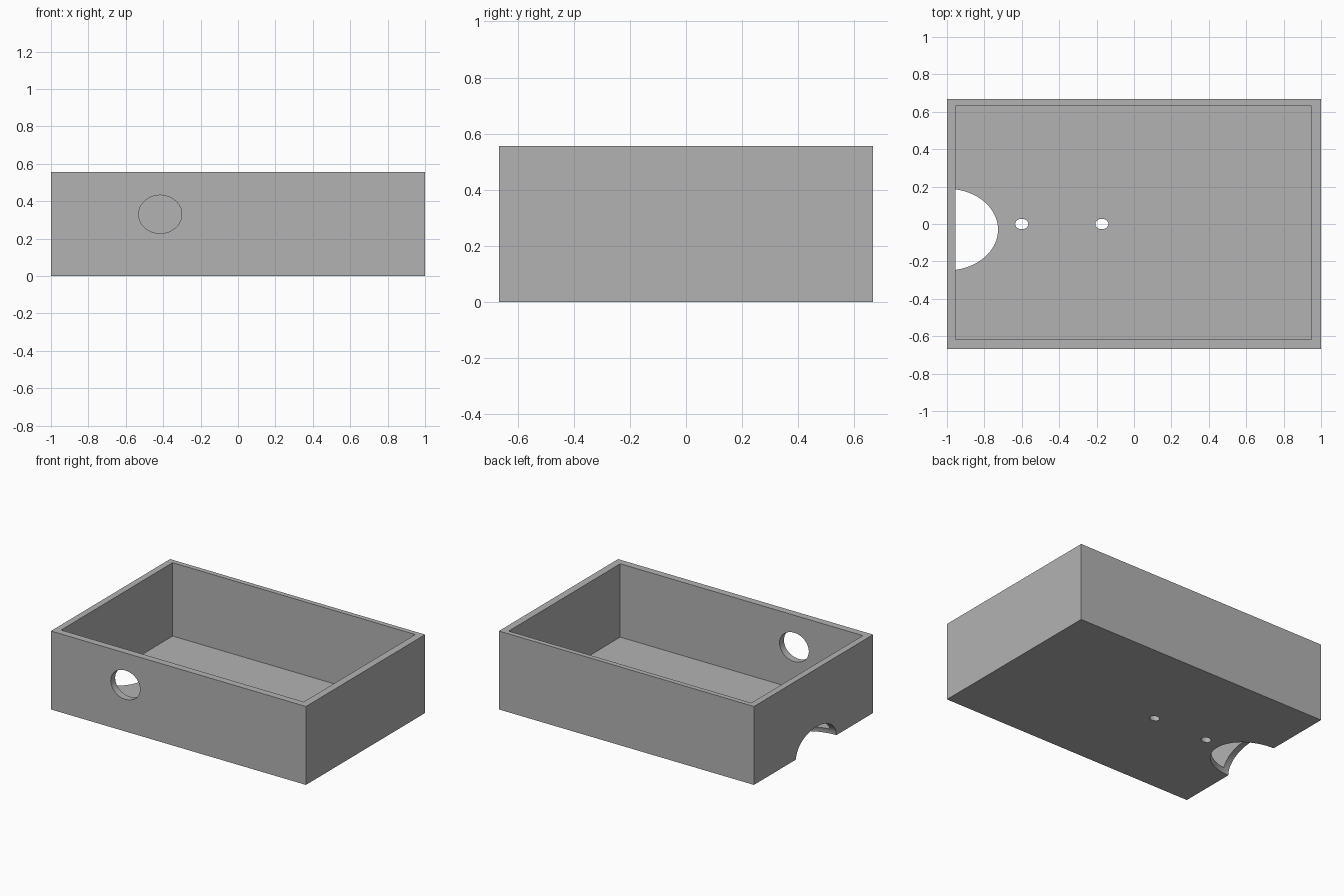
import bpy
import math

default = bpy.data.objects.get("Cube")
if default:
    bpy.data.objects.remove(default, do_unlink=True)

HALF_X, HALF_Y, HEIGHT = 1.0, 0.667, 0.556
FLOOR = 0.036

# Single grey material
grey = bpy.data.materials.new("plain grey")
grey.use_nodes = True
colour = (0.45, 0.45, 0.45, 1.0)
grey.diffuse_color = colour
grey.node_tree.nodes["Principled BSDF"].inputs["Base Color"].default_value = colour


def finish(name, scale):
    obj = bpy.context.object
    obj.name = name
    obj.scale = scale
    obj.data.materials.append(grey)
    bpy.ops.object.transform_apply(location=True, rotation=True, scale=True)
    return obj


def block(name, low, high):
    centre = [(a + b) / 2 for a, b in zip(low, high)]
    bpy.ops.mesh.primitive_cube_add(size=1, location=centre)
    return finish(name, [b - a for a, b in zip(low, high)])


def rod(name, centre, radii, length, tilt=0.0):
    bpy.ops.mesh.primitive_cylinder_add(
        vertices=64, radius=1, depth=length, location=centre, rotation=(tilt, 0, 0))
    return finish(name, (radii[0], radii[1], 1))


def carve(body, cutter):
    bpy.context.view_layer.objects.active = body
    mod = body.modifiers.new("carve", "BOOLEAN")
    mod.operation = "DIFFERENCE"
    mod.solver = "EXACT"
    mod.object = cutter
    bpy.ops.object.modifier_apply(modifier=mod.name)
    bpy.data.objects.remove(cutter, do_unlink=True)


# Outer block hollowed into an open tray
box = block("open_box", (-HALF_X, -HALF_Y, 0), (HALF_X, HALF_Y, HEIGHT))
carve(box, block("cavity", (-0.955, -0.617, FLOOR), (0.948, 0.632, HEIGHT + 0.2)))

# Round port through the front wall
carve(box, rod("front_port", (-0.416, -HALF_Y, 0.33), (0.115, 0.102), 0.3, math.pi / 2))

# Two small screw holes through the floor
for x in (-0.6, -0.172):
    carve(box, rod("screw_hole", (x, 0, FLOOR / 2), (0.035, 0.028), 0.2))

# Domed notch in the lower edge of the right wall and the floor
bpy.ops.mesh.primitive_uv_sphere_add(
    segments=96, ring_count=48, radius=1, location=(-HALF_X, -0.03, 0))
carve(box, finish("notch", (0.282, 0.2255, 0.145)))

# Smooth the curved cuts, keep the box edges crisp
bpy.ops.object.select_all(action="DESELECT")
box.select_set(True)
bpy.context.view_layer.objects.active = box
bpy.ops.object.shade_smooth_by_angle(angle=math.radians(25))
